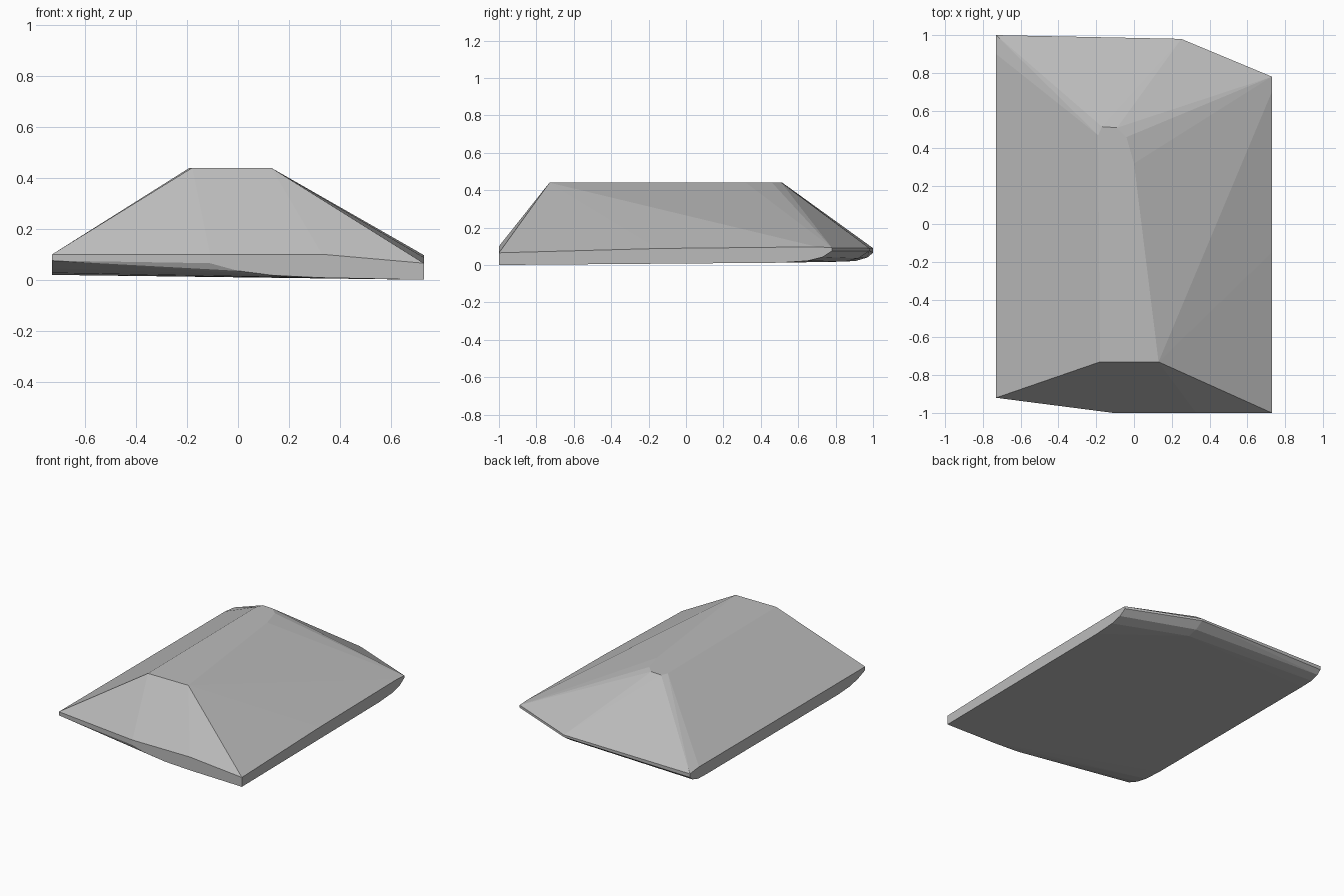
import bpy
import bmesh
import math

# Remove the default cube
default_cube = bpy.data.objects.get("Cube")
if default_cube:
    bpy.data.objects.remove(default_cube, do_unlink=True)

HALF_WIDTH = 0.73
RIDGE_HEIGHT = 0.44


def make_material(name, colour):
    material = bpy.data.materials.new(name)
    material.use_nodes = True
    material.diffuse_color = colour
    shader = material.node_tree.nodes["Principled BSDF"]
    shader.inputs["Base Color"].default_value = colour
    return material


def on_plane(axis, value, pairs):
    """Complete two-number points with a fixed coordinate on the given axis."""
    points = []
    for pair in pairs:
        point = list(pair)
        point.insert(axis, value)
        points.append(point)
    return points


def make_hull(name, points, material):
    """Wrap the outline points in a faceted convex shell."""
    mesh = bpy.data.meshes.new(name)
    shell = bmesh.new()
    for point in points:
        shell.verts.new(point)
    hull = bmesh.ops.convex_hull(shell, input=shell.verts[:])
    leftovers = {v for v in hull["geom_interior"] + hull["geom_unused"]
                 if isinstance(v, bmesh.types.BMVert)}
    bmesh.ops.delete(shell, geom=list(leftovers), context="VERTS")
    bmesh.ops.dissolve_limit(shell, angle_limit=math.radians(0.5),
                             verts=shell.verts[:], edges=shell.edges[:])
    bmesh.ops.recalc_face_normals(shell, faces=shell.faces[:])
    shell.to_mesh(mesh)
    shell.free()
    mesh.materials.append(material)
    slab = bpy.data.objects.new(name, mesh)
    bpy.context.collection.objects.link(slab)
    return slab


# Flat ridge on top, tapering towards the back (x, y)
ridge = on_plane(2, RIDGE_HEIGHT, [
    (-0.18, -0.73), (0.13, -0.73), (0.0, 0.32), (-0.04, 0.46),
    (-0.09, 0.51), (-0.17, 0.515), (-0.19, 0.47)])

# Left wall: upper rim, then the rounded lower edge (y, z)
left_wall = on_plane(0, -HALF_WIDTH, [
    (-0.92, 0.10), (0.9, 0.10), (1.0, 0.09),
    (-0.92, 0.075), (-0.84, 0.045), (-0.75, 0.027), (-0.62, 0.019),
    (0.82, 0.019), (0.91, 0.022), (0.97, 0.04), (1.0, 0.065)])

# Right wall: upper rim, then the lower edge that curls up at the back (y, z)
right_wall = on_plane(0, HALF_WIDTH, [
    (-1.0, 0.065), (-0.15, 0.088), (0.7, 0.097), (0.78, 0.092),
    (-1.0, 0.0), (0.5, 0.012), (0.65, 0.022), (0.73, 0.042), (0.78, 0.075)])

# Front wall: upper rim and the chamfered lower edge (x, z)
front_wall = on_plane(1, -1.0, [
    (-0.11, 0.10), (0.33, 0.10), (-0.11, 0.065), (0.0, 0.035),
    (0.14, 0.017), (0.33, 0.008)])

# Back corner where the rear edge is clipped
back_corner = [(0.25, 0.98, 0.09), (0.25, 0.98, 0.075),
               (0.25, 0.92, 0.035), (0.25, 0.85, 0.018)]

stone_grey = make_material("stone grey", (0.5, 0.5, 0.5, 1.0))
make_hull("sloped_slab", ridge + left_wall + right_wall + front_wall + back_corner,
          stone_grey)
